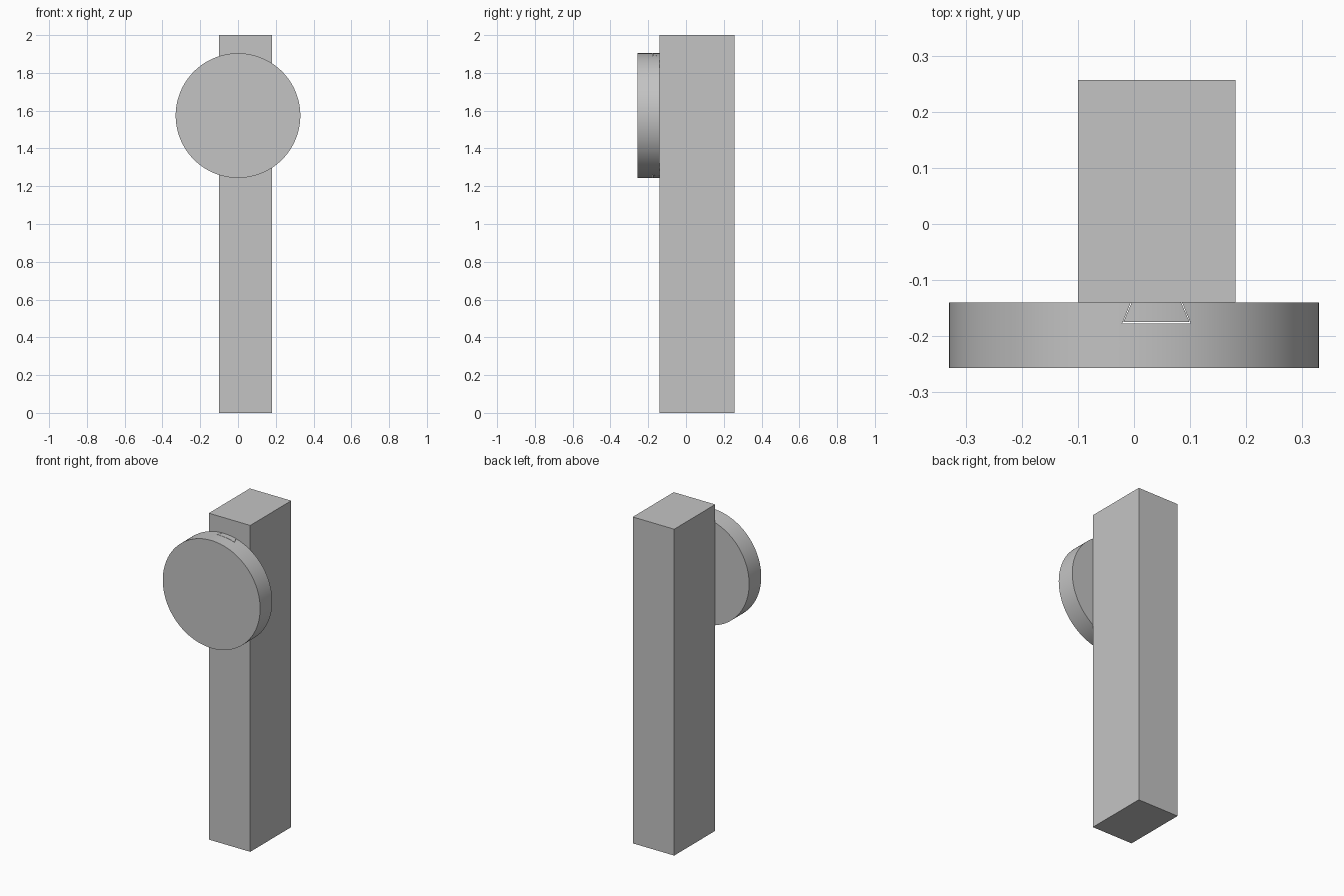
import bpy
import bmesh
import math
from mathutils import Matrix

cube = bpy.data.objects.get("Cube")
if cube:
    bpy.data.objects.remove(cube, do_unlink=True)

grey = bpy.data.materials.new("plain_grey")
grey.use_nodes = True
colour = (0.55, 0.55, 0.55, 1)
grey.diffuse_color = colour
grey.node_tree.nodes["Principled BSDF"].inputs["Base Color"].default_value = colour

POST_X = 0.04       # post and joint centre line
JOINT_Y = -0.14     # plane where disc meets post
FRONT_Y = -0.257
DISC_R, DISC_Z = 0.33, 1.574


def finish(name, bm):
    bmesh.ops.recalc_face_normals(bm, faces=bm.faces)
    mesh = bpy.data.meshes.new(name)
    bm.to_mesh(mesh)
    bm.free()
    mesh.materials.append(grey)
    obj = bpy.data.objects.new(name, mesh)
    bpy.context.collection.objects.link(obj)
    return obj


def cylinder(name, y0, y1):
    bm = bmesh.new()
    place = Matrix.Translation((0, (y0 + y1) / 2, DISC_Z)) @ Matrix.Rotation(math.pi / 2, 4, "X")
    bmesh.ops.create_cone(bm, cap_ends=True, segments=128, radius1=DISC_R,
                          radius2=DISC_R, depth=y1 - y0, matrix=place)
    return finish(name, bm)


def prism(name, outline, z0, z1):
    bm = bmesh.new()
    face = bm.faces.new([bm.verts.new((x, y, z0)) for x, y in outline])
    ext = bmesh.ops.extrude_face_region(bm, geom=[face])
    verts = [v for v in ext["geom"] if isinstance(v, bmesh.types.BMVert)]
    bmesh.ops.translate(bm, verts=verts, vec=(0, 0, z1 - z0))
    return finish(name, bm)


def dovetail(gap, back):
    # flared outline, widening away from the post
    slope = 0.015 / 0.035
    front = JOINT_Y - 0.035 - gap
    near = 0.044 + gap - slope * (back - JOINT_Y)
    far = 0.059 + gap
    return [(POST_X - near, back), (POST_X - far, front),
            (POST_X + far, front), (POST_X + near, back)]


def boolean(obj, cutter, operation):
    mod = obj.modifiers.new("joint", "BOOLEAN")
    mod.operation = operation
    mod.solver = "EXACT"
    mod.object = cutter
    bpy.context.view_layer.objects.active = obj
    bpy.ops.object.modifier_apply(modifier=mod.name)
    bpy.data.objects.remove(cutter, do_unlink=True)


# Square-edged upright post
prism("post", [(-0.1, JOINT_Y), (0.181, JOINT_Y), (0.181, 0.257), (-0.1, 0.257)], 0, 2)

# Round front disc with a dovetail groove across its back
disc = cylinder("disc", FRONT_Y, JOINT_Y)
boolean(disc, prism("groove_cutter", dovetail(0.002, JOINT_Y + 0.01), 1, 2), "DIFFERENCE")

# Dovetail key on the post, trimmed flush with the disc rim
key = prism("dovetail_key", dovetail(0, JOINT_Y), 1, 2)
boolean(key, cylinder("rim_trimmer", FRONT_Y, 0), "INTERSECT")

# Smooth rims with crisp edges
for obj in (disc, key):
    bpy.ops.object.select_all(action="DESELECT")
    obj.select_set(True)
    bpy.context.view_layer.objects.active = obj
    bpy.ops.object.shade_smooth_by_angle(angle=math.radians(30))
